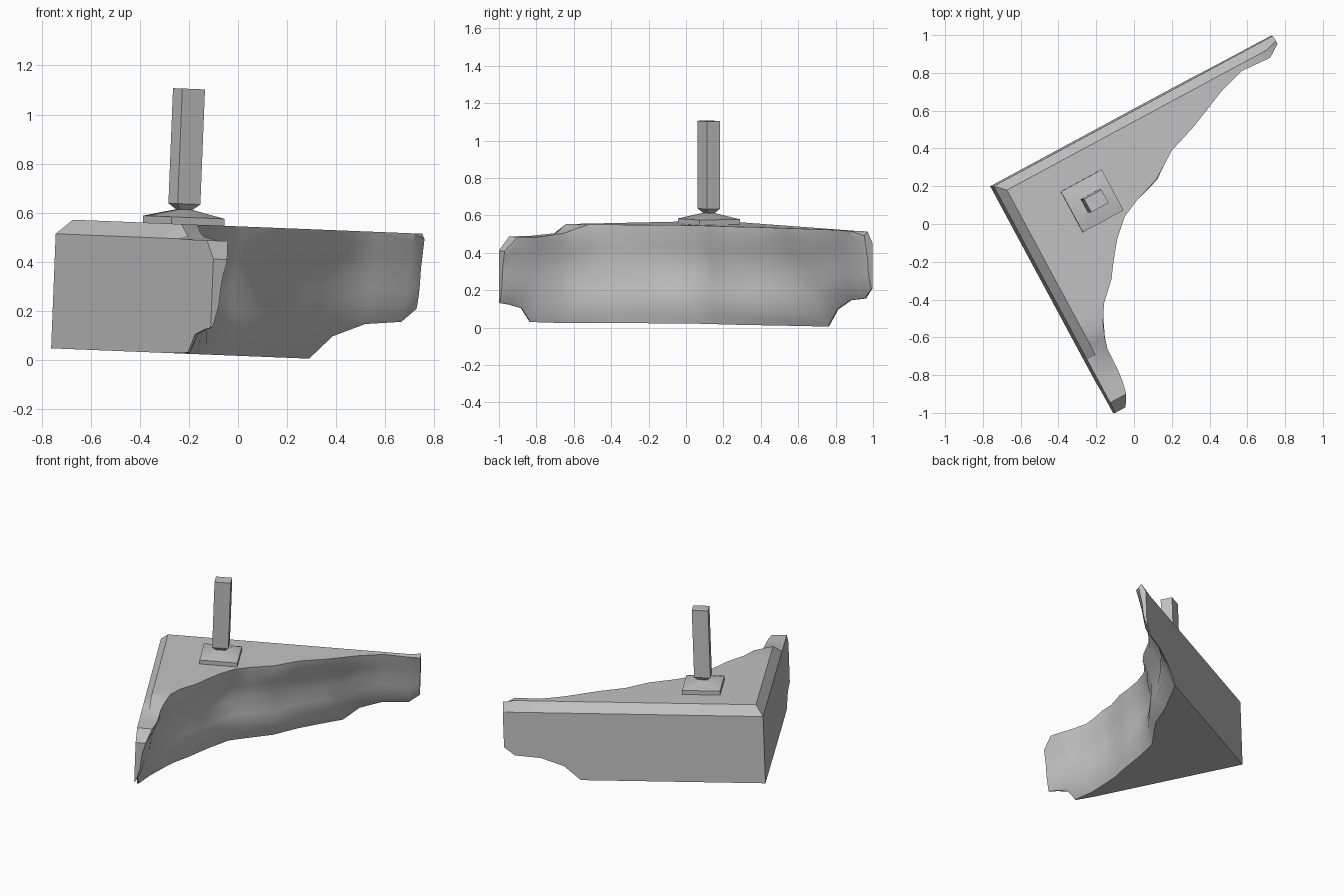
import bpy, bmesh, math, random
from mathutils import Matrix, Vector

random.seed(4)
if "Cube" in bpy.data.objects:
    bpy.data.objects.remove(bpy.data.objects["Cube"])

stone = bpy.data.materials.new("grey_stone")
stone.use_nodes = True
GREY = (0.54, 0.54, 0.54, 1)
stone.diffuse_color = GREY
stone.node_tree.nodes["Principled BSDF"].inputs["Base Color"].default_value = GREY

# Square corner axes in plan, and the slight lean of the whole piece
ANGLE = math.radians(28.3)
CORNER = Vector((-0.762, 0.2))
U = Vector((math.cos(ANGLE), math.sin(ANGLE)))
V = Vector((math.sin(ANGLE), -math.cos(ANGLE)))
LEAN = Matrix.Translation((0, 0, 0.017)) @ Matrix.Rotation(0.04, 4, 'Y')
TOP, BEVEL_W, BEVEL_H = 0.527, 0.05, 0.06


def finish(name, bm):
    bmesh.ops.recalc_face_normals(bm, faces=bm.faces)
    mesh = bpy.data.meshes.new(name)
    bm.to_mesh(mesh)
    bm.free()
    mesh.materials.append(stone)
    mesh.transform(LEAN)
    obj = bpy.data.objects.new(name, mesh)
    bpy.context.collection.objects.link(obj)
    bpy.context.view_layer.objects.active = obj
    obj.select_set(True)
    bpy.ops.object.shade_smooth_by_angle(angle=math.radians(30))
    obj.select_set(False)


def loft(bm, rings):
    rows = [[bm.verts.new(p) for p in ring] for ring in rings]
    n = len(rows[0])
    for a, b in zip(rows, rows[1:]):
        for j in range(n):
            k = (j + 1) % n
            bm.faces.new((a[j], a[k], b[k], b[j]))
    bm.faces.new(rows[0])
    bm.faces.new(rows[-1])


# Broken edge in plan, bottom and top height, and thickness left at the foot
STATIONS = [
    (0.76, 0.953, 0.22, 0.505, 0.1), (0.72, 0.88, 0.165, TOP, 0.1),
    (0.57, 0.81, 0.15, TOP, 0.08), (0.46, 0.70, 0.095, TOP, 0.06),
    (0.39, 0.61, 0, TOP, 0.04), (0.32, 0.52, 0, TOP, 0.35),
    (0.20, 0.39, 0, TOP, 0.7), (0.12, 0.24, 0, TOP, 0.85),
    (0.01, 0.12, 0, TOP, 0.92), (-0.05, 0.04, 0, TOP, 0.95),
    (-0.09, -0.08, 0, TOP, 0.95), (-0.11, -0.20, 0, TOP, 0.94),
    (-0.12, -0.29, 0, TOP, 0.92), (-0.16, -0.42, 0, TOP, 0.95),
    (-0.165, -0.52, 0, TOP, 0.9), (-0.155, -0.60, 0, 0.50, 0.75),
    (-0.14, -0.66, 0, 0.48, 0.55), (-0.08, -0.78, 0.005, 0.465, 0.08),
    (-0.06, -0.83, 0.08, 0.465, 0.1), (-0.04, -0.90, 0.10, 0.465, 0.1),
    (-0.04, -0.97, 0.11, 0.39, 0.1)]
MID = 9
# Height fraction and outward bulge down the broken face
PROFILE = [(0, -0.015), (0.07, 0.0), (0.2, 0.012), (0.36, -0.01),
           (0.55, -0.035), (0.75, -0.02), (0.9, 0.0), (1, 0)]


def plan(u, v, z):
    p = CORNER + U * u + V * v
    return Vector((p.x, p.y, z))


# Corner slab: cross-sections swept from one wall end round to the other
rings = []
for i, (x, y, low, high, foot) in enumerate(STATIONS):
    d = Vector((x - 0.02, y)) - CORNER
    u, v = d.dot(U), d.dot(V)
    if i < MID:
        depth, wall, out = v, (u, 0), (0, 1)
        inner = (u, min(BEVEL_W, v * 0.6))
    elif i > MID:
        depth, wall, out = u, (0, v), (1, 0)
        inner = (min(BEVEL_W, u * 0.6), v)
    else:
        depth, wall, out = u, (0, 0), (0.7, 0.7)
        inner = (BEVEL_W, BEVEL_W)
    amount = min(1, depth / 0.25)
    ring = [plan(*wall, low)]
    for t, bulge in PROFILE:
        jitter = random.uniform(-0.012, 0.012) if 0 < t < 1 else 0
        off = (bulge + jitter) * amount * min(1, foot + t)
        off -= depth * (1 - foot) * (1 - t ** 0.7)
        lift = random.uniform(-0.012, 0.012) if 0.1 < t < 0.85 else 0
        ring.append(plan(u + out[0] * off, v + out[1] * off, low + t * (high - low) + lift))
    ring.append(plan(*inner, TOP if high >= 0.5 else high))
    ring.append(plan(*wall, min(TOP - BEVEL_H, high)))
    rings.append(ring)
bm = bmesh.new()
loft(bm, rings)
finish("broken_corner_slab", bm)

# Square-sided parts standing on the slab: (height, width, depth) per level
CENTRE = Vector((-0.243, 0.122))


def tower(name, levels):
    bm = bmesh.new()
    rings = []
    for z, w, d in levels:
        corners = [CENTRE + U * (sx * w / 2) + V * (sy * d / 2)
                   for sx, sy in ((-1, -1), (1, -1), (1, 1), (-1, 1))]
        rings.append([(c.x, c.y, z) for c in corners])
    loft(bm, rings)
    finish(name, bm)


tower("post_base", [(0.515, 0.245, 0.245), (0.555, 0.245, 0.245), (0.587, 0.05, 0.04)])
tower("post", [(0.584, 0.05, 0.035), (0.61, 0.105, 0.08), (1.079, 0.105, 0.08)])
